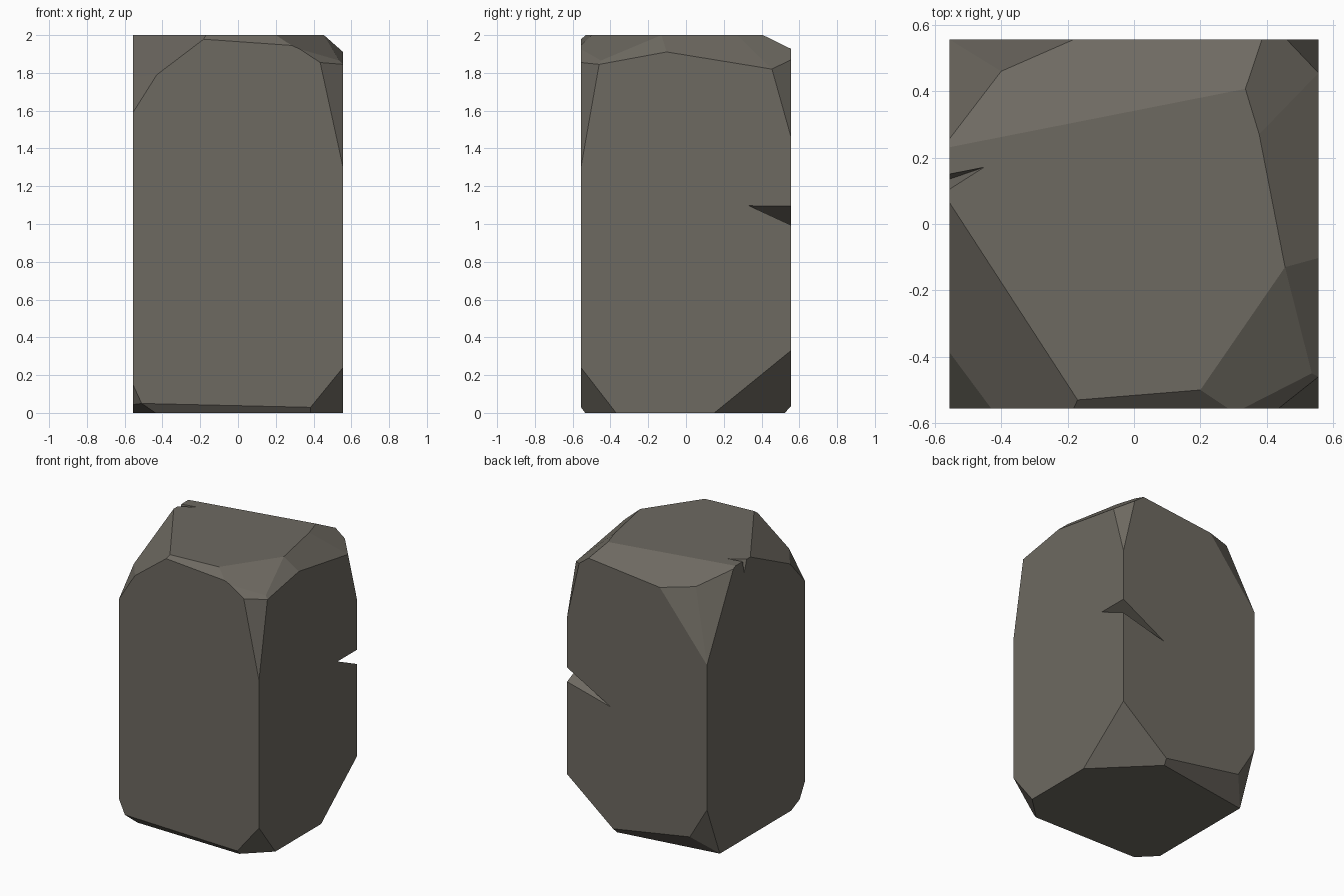
import bpy, bmesh
from mathutils import Vector

if "Cube" in bpy.data.objects:
    bpy.data.objects.remove(bpy.data.objects["Cube"])

H = 0.556
stone = bpy.data.materials.new("dark grey stone")
stone.diffuse_color = (0.155, 0.143, 0.12, 1)
stone.use_nodes = True
stone.node_tree.nodes["Principled BSDF"].inputs["Base Color"].default_value = stone.diffuse_color


def add_object(name, bm):
    mesh = bpy.data.meshes.new(name)
    bmesh.ops.recalc_face_normals(bm, faces=bm.faces)
    bm.to_mesh(mesh)
    bm.free()
    mesh.materials.append(stone)
    ob = bpy.data.objects.new(name, mesh)
    bpy.context.collection.objects.link(ob)
    return ob


def chip(bm, a, b, c):
    """Slice off everything outside the plane through three points."""
    a, b, c = Vector(a), Vector(b), Vector(c)
    n = (b - a).cross(c - a).normalized()
    if n.dot(a - Vector((0, 0, 1))) < 0:
        n = -n
    bmesh.ops.bisect_plane(bm, geom=bm.verts[:] + bm.edges[:] + bm.faces[:],
                           dist=1e-5, plane_co=a, plane_no=n, clear_outer=True)
    rim = [e for e in bm.edges if e.is_boundary]
    if rim:
        bmesh.ops.holes_fill(bm, edges=rim, sides=0)
    bmesh.ops.remove_doubles(bm, verts=bm.verts, dist=1e-4)


def hull(name, pts):
    bm = bmesh.new()
    for p in pts:
        bm.verts.new(p)
    bmesh.ops.convex_hull(bm, input=bm.verts)
    ob = add_object(name, bm)
    ob.hide_render = True
    ob.hide_viewport = True
    return ob


# square pillar block
bm = bmesh.new()
bmesh.ops.create_cube(bm, size=1)
for v in bm.verts:
    v.co = (v.co.x * 2 * H, v.co.y * 2 * H, (v.co.z + 0.5) * 2)

# top front left corner
chip(bm, (-.17, -.53, 2), (-.475, -.06, 2), (-.43, -H, 1.79))
chip(bm, (-H, -H, 1.59), (-.43, -H, 1.79), (-H, -.38, 1.785))
# top front edge
chip(bm, (-.17, -.53, 2), (.2, -.5, 2), (.29, -H, 1.945))
# top front right corner
chip(bm, (.2, -.5, 2), (.455, -.13, 2), (.395, -.51, 1.91))
chip(bm, (.455, -.13, 2), (H, -.08, 1.915), (H, -.46, 1.845))
chip(bm, (.395, -.51, 1.915), (.435, -H, 1.855), (H, -.46, 1.845))
chip(bm, (H, -H, 1.3), (.435, -H, 1.855), (H, -.46, 1.845))
# top right and back edges
chip(bm, (.455, -.13, 2), (.35, .41, 2), (H, .455, 1.82))
chip(bm, (-.36, .27, 2), (.35, .41, 2), (.38, .54, 1.935))
# top back left corner
chip(bm, (-H, H, 1.41), (-.18, H, 1.87), (-.4, .46, 1.897))
chip(bm, (-H, H, 1.41), (-.4, .46, 1.897), (-H, .26, 1.98))
# top back right corner
chip(bm, (.38, .54, 1.935), (.46, H, 1.87), (H, .455, 1.82))
chip(bm, (H, H, 1.46), (.46, H, 1.87), (H, .455, 1.82))
# bottom corners and edges
chip(bm, (.36, -H, 0), (H, -H, .24), (H, -.37, 0))
chip(bm, (-.51, -H, .05), (.36, -H, .03), (-.4, -.52, 0))
chip(bm, (-.51, -H, .05), (-.4, -H, 0), (-H, -.4, 0))
chip(bm, (-H, -H, .15), (-.51, -H, .05), (-H, -.5, .05))
chip(bm, (H, H, .33), (H, .15, 0), (.24, H, .075))
chip(bm, (-.42, H, .14), (-.55, .41, 0), (.26, .535, 0))
chip(bm, (-H, H, .37), (-.42, H, .14), (-H, .41, 0))
block = add_object("stone_block", bm)

# cracks in the back right edge and the top left rim
cracks = [
    hull("edge_crack_cutter", [(.2, .562, .9), (.562, .33, 1.1), (.6, .6, 1.12),
                               (.6, .6, .985), (.455, .465, 1.03)]),
    hull("rim_crack_cutter", [(-.44, .175, 2.01), (-.6, .06, 2.05), (-.6, .15, 2.05),
                              (-.6, .12, 1.87)]),
]
for c in cracks:
    mod = block.modifiers.new(c.name, 'BOOLEAN')
    mod.operation = 'DIFFERENCE'
    mod.solver = 'EXACT'
    mod.object = c
